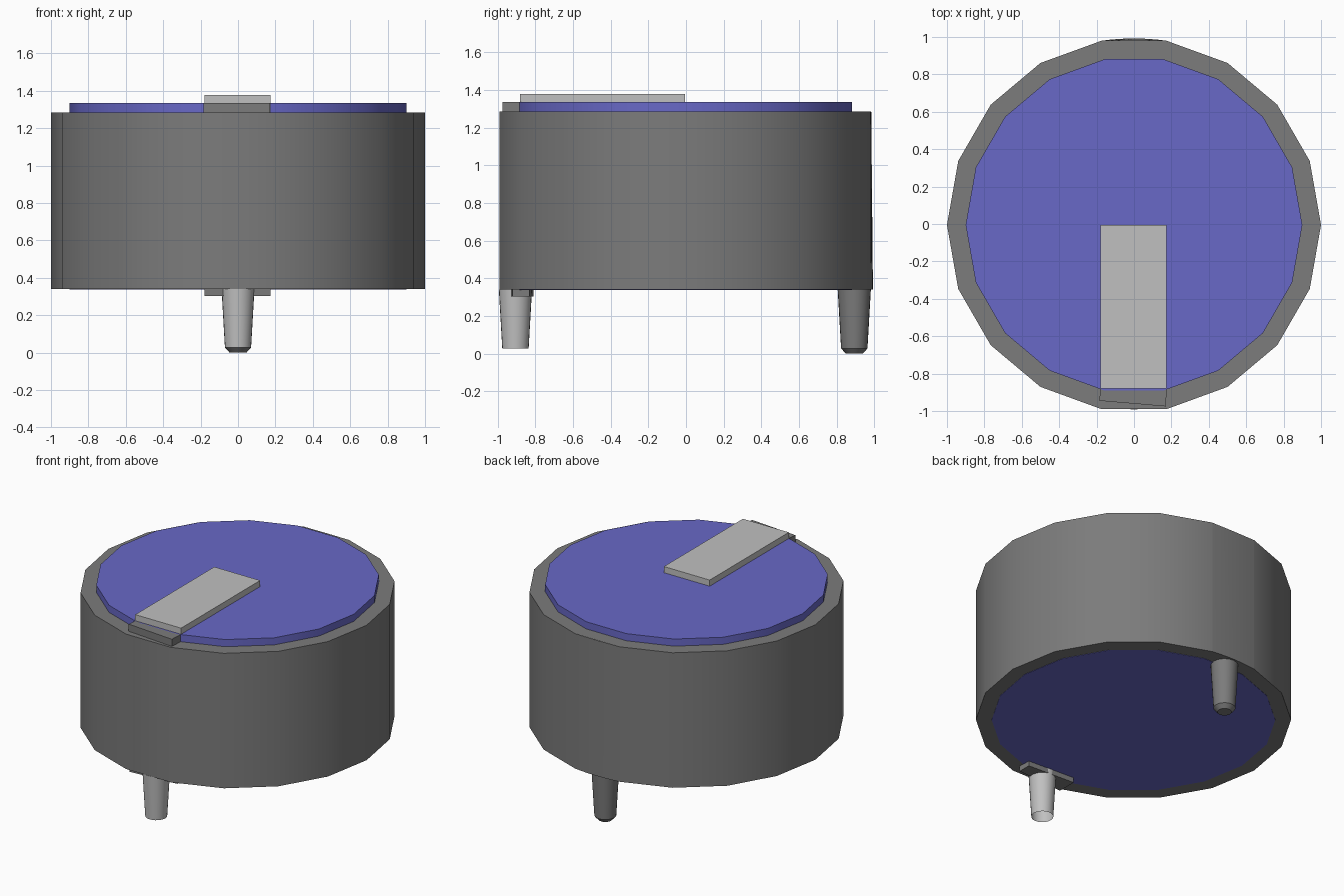
import bpy, bmesh, math

if "Cube" in bpy.data.objects:
    bpy.data.objects.remove(bpy.data.objects["Cube"])


def material(name, rgb):
    m = bpy.data.materials.new(name)
    m.use_nodes = True
    m.diffuse_color = (*rgb, 1)
    m.node_tree.nodes["Principled BSDF"].inputs["Base Color"].default_value = (*rgb, 1)
    return m


DARK = material("dark grey", (0.2, 0.2, 0.2))
LIGHT = material("light grey", (0.53, 0.53, 0.53))
BLUE = material("violet blue", (0.14, 0.14, 0.57))


def loft(name, rings, mat, cap_bottom=True, smooth=True):
    """Skin a stack of equal-sized point rings, listed from bottom to top."""
    bm = bmesh.new()
    loops = [[bm.verts.new(p) for p in ring] for ring in rings]
    n = len(loops[0])
    for low, high in zip(loops, loops[1:]):
        for i in range(n):
            j = (i + 1) % n
            bm.faces.new((low[i], low[j], high[j], high[i]))
    bm.faces.new(loops[-1])
    if cap_bottom:
        bm.faces.new(loops[0][::-1])
    bmesh.ops.recalc_face_normals(bm, faces=bm.faces)
    mesh = bpy.data.meshes.new(name)
    bm.to_mesh(mesh)
    bm.free()
    mesh.materials.append(mat)
    obj = bpy.data.objects.new(name, mesh)
    bpy.context.collection.objects.link(obj)
    if smooth:
        bpy.ops.object.select_all(action='DESELECT')
        obj.select_set(True)
        bpy.context.view_layer.objects.active = obj
        bpy.ops.object.shade_smooth_by_angle(angle=math.radians(30))
    return obj


def circle(r, y, z, n):
    return [(r * math.cos(math.tau * i / n), y + r * math.sin(math.tau * i / n), z)
            for i in range(n)]


def turned(name, y, profile, n, mat, **kw):
    return loft(name, [circle(r, y, z, n) for r, z in profile], mat, **kw)


def plate(name, outline, z0, z1, mat):
    return loft(name, [[(x, y, z) for x, y in outline] for z in (z0, z1)], mat, smooth=False)


MID = -0.005
BOTTOM, RIM, LID = 0.34, 1.285, 1.335

# Drum and the disc that shows at both ends
turned("drum_body", MID, [(1, BOTTOM), (1, RIM)], 18, DARK)
turned("inner_disc", MID, [(0.9, BOTTOM - 0.002), (0.9, LID)], 18, BLUE)

# Slight bulge on the rear facet, fading out towards the rim
W, BACK = 0.172, MID + 0.985


def bulge(z, depth):
    arc = [(W - W * i / 4, BACK + depth * (1 - (1 - i / 4) ** 2), z) for i in range(9)]
    return arc + [(-W, BACK - 0.05, z), (W, BACK - 0.05, z)]


def bulge_ring(z, depth):
    return [(x, BACK + depth * (1 - (x / W) ** 2) if y >= BACK - 0.01 else y, zz)
            for x, y, zz in bulge(z, 0)]


loft("rear_bulge", [bulge_ring(BOTTOM, 0.012), bulge_ring(RIM - 0.001, 0.003)], DARK)

# Marker strip on the lid and the two skewed clips
plate("top_strip", [(-0.18, -0.88), (0.175, -0.88), (0.175, -0.005), (-0.18, -0.005)],
      LID, 1.378, LIGHT)
plate("top_clip", [(-0.185, -0.945), (0.17, -0.975), (0.175, -0.88), (-0.18, -0.88)],
      RIM, LID, DARK)
plate("bottom_clip", [(-0.18, -0.945), (0.175, -0.92), (0.175, -0.83), (-0.18, -0.81)],
      0.303, BOTTOM, DARK)

# Tapered pins: the front one is a hollow sleeve, the rear one has a chamfered tip
turned("front_pin", -0.905, [(0.07, 0.028), (0.088, BOTTOM)], 24, LIGHT, cap_bottom=False)
turned("rear_pin", 0.893, [(0.045, 0), (0.07, 0.028), (0.088, BOTTOM)], 24, DARK)
